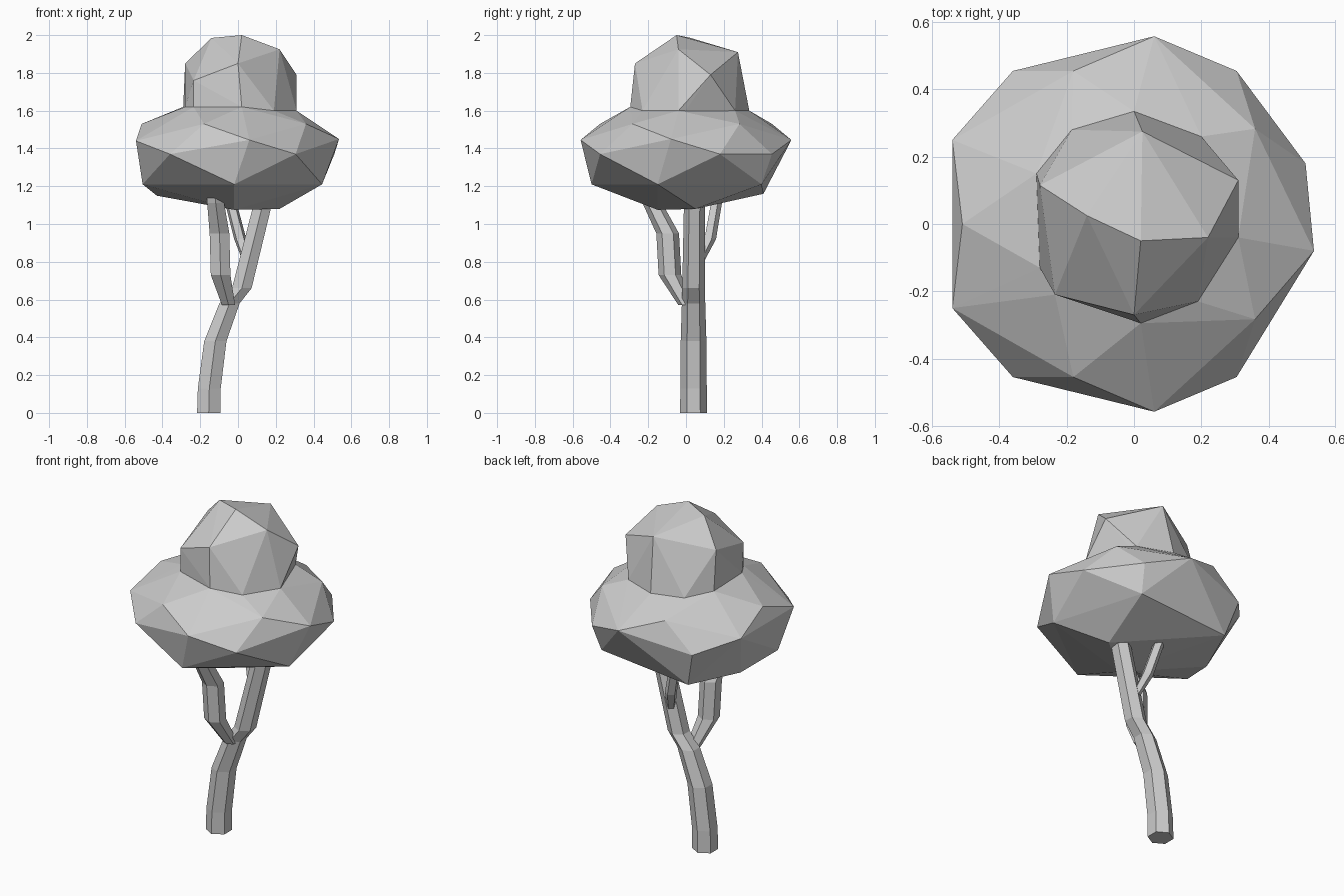
import bpy, bmesh, math
from mathutils import Vector

if "Cube" in bpy.data.objects:
    bpy.data.objects.remove(bpy.data.objects["Cube"])


def finish(name, bm):
    bmesh.ops.recalc_face_normals(bm, faces=bm.faces[:])
    me = bpy.data.meshes.new(name)
    bm.to_mesh(me)
    bm.free()
    ob = bpy.data.objects.new(name, me)
    bpy.context.collection.objects.link(ob)
    return ob


def limb(name, path, sides=6):
    """Faceted tube through (x, y, z, radius) rings."""
    bm = bmesh.new()
    rings = []
    for x, y, z, r in path:
        rings.append([bm.verts.new((x + r * math.sin(2 * math.pi * i / sides),
                                    y + r * math.cos(2 * math.pi * i / sides), z))
                      for i in range(sides)])
    for a, b in zip(rings, rings[1:]):
        for i in range(sides):
            j = (i + 1) % sides
            bm.faces.new((a[i], a[j], b[j], b[i]))
    bm.faces.new(rings[0])
    bm.faces.new(rings[-1])
    return finish(name, bm)


def blob(name, points):
    """Faceted leaf clump: convex hull of a few corner points."""
    bm = bmesh.new()
    vs = [bm.verts.new(p) for p in points]
    bmesh.ops.convex_hull(bm, input=vs)
    loose = [v for v in bm.verts if not v.link_faces]
    bmesh.ops.delete(bm, geom=loose, context='VERTS')
    return finish(name, bm)


# Trunk and branches
limb("trunk", [(-.155, .04, 0, .071), (-.152, .04, .13, .07), (-.12, .04, .38, .068),
               (-.045, .04, .58, .062), (.02, .04, .66, .06), (.13, .045, 1.1, .056),
               (.14, .045, 1.14, .055)])
limb("front_branch", [(-.05, .0, .57, .04), (-.092, -.085, .73, .06),
                      (-.098, -.097, .95, .06), (-.118, -.178, 1.11, .052),
                      (-.12, -.19, 1.15, .05)])
limb("back_branch", [(.05, .07, .80, .025), (.012, .125, .92, .034),
                     (-.04, .16, 1.12, .032), (-.045, .165, 1.15, .03)], 5)

# Seam where the two leaf clumps meet
seam = [(.31, -.04, 1.6), (.2, .26, 1.6), (0, .335, 1.6), (-.185, .28, 1.6),
        (-.29, .15, 1.62), (-.28, -.13, 1.62), (-.235, -.21, 1.62),
        (.02, -.295, 1.62), (.19, -.23, 1.6)]

# Upper clump, its base sunk slightly into the lower one
blob("upper_foliage", seam + [(x * .95, y * .95, 1.55) for x, y, z in seam] + [
    (.02, -.05, 2.0), (.22, -.04, 1.925), (.31, .13, 1.79), (.025, .275, 1.91),
    (-.28, .115, 1.85), (-.14, .025, 1.985), (0, -.27, 1.85), (-.235, -.21, 1.76)])

# Lower clump: near-symmetric sides, then single corners and the underside
pairs = [(-.54, .25, 1.44), (-.36, .455, 1.37), (-.18, .455, 1.53),
         (.06, .558, 1.445), (.305, .455, 1.37), (.36, .283, 1.53)]
blob("lower_foliage", seam + [(x, s * y, z) for x, y, z in pairs for s in (-1, 1)] + [
    (-.51, 0, 1.53), (.51, .18, 1.37), (.535, -.08, 1.45),
    (.445, -.15, 1.21), (-.02, -.5, 1.21), (-.505, -.15, 1.21),
    (.28, .4, 1.21), (-.3, .41, 1.16), (-.43, .1, 1.15),
    (.22, .05, 1.08), (-.02, -.15, 1.075)])
